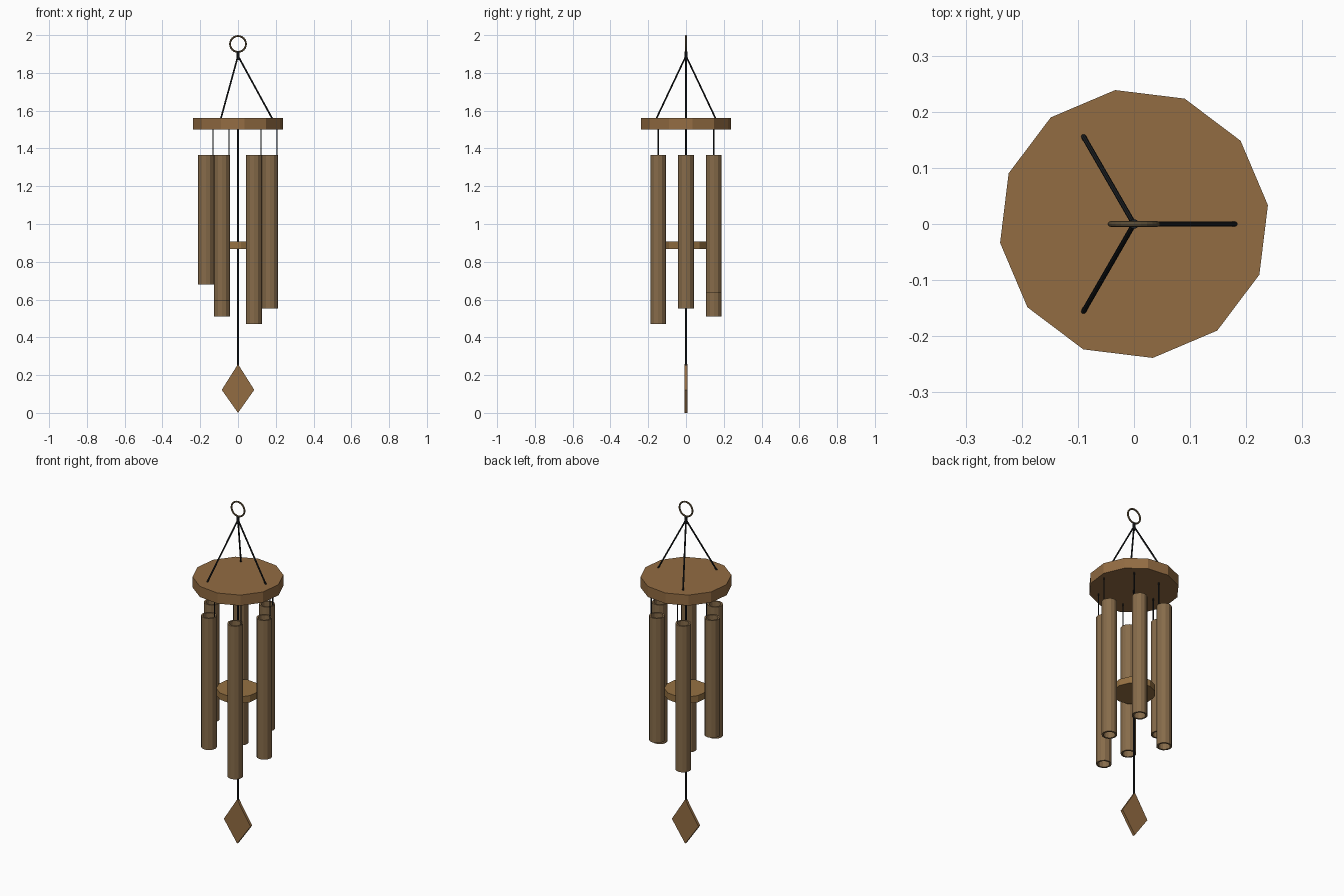
import bpy, bmesh
from math import sin, cos, pi, radians
from mathutils import Vector

if "Cube" in bpy.data.objects:
    bpy.data.objects.remove(bpy.data.objects["Cube"])


def material(name, rgb):
    m = bpy.data.materials.new(name)
    m.diffuse_color = (*rgb, 1)
    m.use_nodes = True
    m.node_tree.nodes["Principled BSDF"].inputs["Base Color"].default_value = m.diffuse_color
    return m


WOOD = material("wood", (0.29, 0.15, 0.055))
STRIKER = material("striker_wood", (0.30, 0.165, 0.055))
TUBE = material("bamboo", (0.24, 0.148, 0.068))
CORD = material("cord", (0.012, 0.014, 0.016))
BRASS = material("ring_metal", (0.17, 0.12, 0.06))


def finish(ob, name, mat):
    ob.name = name
    ob.data.materials.append(mat)
    return ob


def from_bmesh(name, bm, mat):
    bmesh.ops.recalc_face_normals(bm, faces=bm.faces[:])
    mesh = bpy.data.meshes.new(name)
    bm.to_mesh(mesh)
    bm.free()
    ob = bpy.data.objects.new(name, mesh)
    bpy.context.collection.objects.link(ob)
    return finish(ob, name, mat)


def rod(name, a, b, r, mat, sides=8, turn=0.0):
    a, b = Vector(a), Vector(b)
    d = b - a
    bpy.ops.mesh.primitive_cylinder_add(vertices=sides, radius=r, depth=d.length,
                                        location=(a + b) / 2)
    ob = bpy.context.object
    upright = abs(d.x) + abs(d.y) < 1e-6
    ob.rotation_euler = (0, 0, turn) if upright else d.to_track_quat('Z', 'Y').to_euler()
    return finish(ob, name, mat)


def pipe(name, x, y, z0, z1, r_out, r_in, mat, sides=12):
    # hollow tube: a rectangular wall section carried round the axis
    bm = bmesh.new()
    section = [(r_out, z0), (r_out, z1), (r_in, z1), (r_in, z0)]
    rings = []
    for i in range(sides):
        t = 2 * pi * i / sides
        rings.append([bm.verts.new((x + r * cos(t), y + r * sin(t), z)) for r, z in section])
    for i in range(sides):
        p, q = rings[i], rings[(i + 1) % sides]
        for k in range(4):
            n = (k + 1) % 4
            bm.faces.new((p[k], q[k], q[n], p[n]))
    return from_bmesh(name, bm, mat)


# Top disc and striker disc
rod("top_disc", (0, 0, 1.50), (0, 0, 1.562), 0.241, WOOD, 12, radians(8))
rod("striker_disc", (0, 0, 0.868), (0, 0, 0.907), 0.115, STRIKER, 12, radians(8))

# Hanging ring, knot and three suspension cords
bpy.ops.mesh.primitive_torus_add(location=(0, 0, 1.953), rotation=(pi / 2, 0, 0),
                                 major_radius=0.042, minor_radius=0.005,
                                 major_segments=24, minor_segments=8)
finish(bpy.context.object, "hanging_ring", BRASS)
rod("cord_knot", (0, 0, 1.868), (0, 0, 1.912), 0.009, CORD)
for i in range(3):
    t = 2 * pi * i / 3
    rod(f"suspension_cord_{i + 1}", (0, 0, 1.89),
        (0.183 * cos(t), 0.183 * sin(t), 1.555), 0.0045, CORD)

# Six hollow chimes of differing length, each on a string at its wall
for i, bottom in enumerate([0.552, 0.637, 0.511, 0.679, 0.596, 0.47]):
    t = 2 * pi * i / 6
    x, y = 0.17 * cos(t), 0.17 * sin(t)
    pipe(f"chime_{i + 1}", x, y, bottom, 1.365, 0.042, 0.032, TUBE)
    rod(f"chime_string_{i + 1}", (x + 0.037, y, 1.35), (x + 0.037, y, 1.505), 0.003, CORD, 6)

# Centre cord and diamond wind sail
rod("centre_cord", (0, 0, 0.24), (0, 0, 1.505), 0.0045, CORD)
bm = bmesh.new()
outline = [(0, 0.004), (0.086, 0.122), (0, 0.258), (-0.086, 0.122)]
outline[0] = (0, 0.0)
face = bm.faces.new([bm.verts.new((x, -0.008, z)) for x, z in outline])
ext = bmesh.ops.extrude_face_region(bm, geom=[face])
bmesh.ops.translate(bm, vec=(0, 0.016, 0),
                    verts=[v for v in ext["geom"] if isinstance(v, bmesh.types.BMVert)])
from_bmesh("wind_sail", bm, WOOD)
